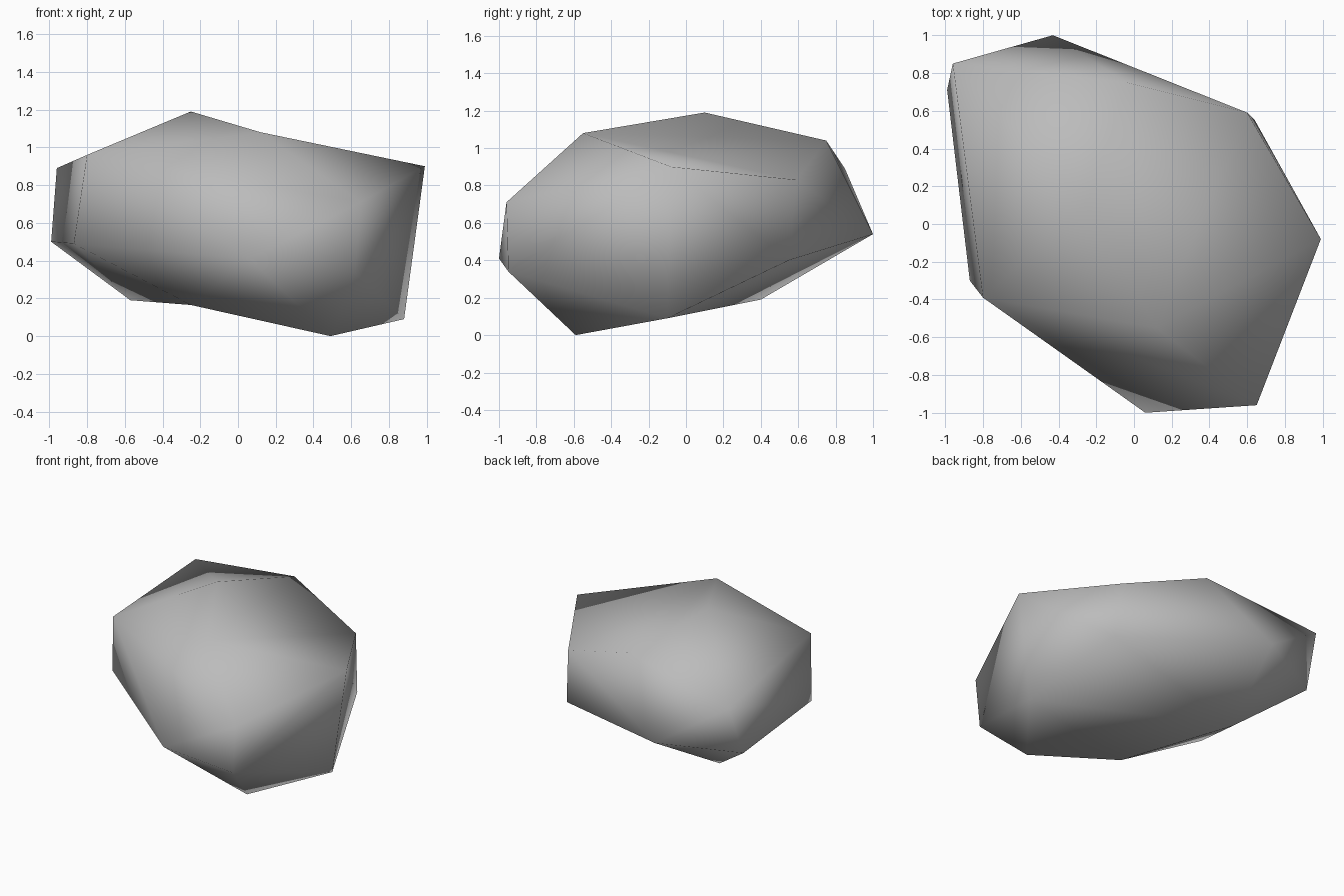
import bpy
import bmesh

default_cube = bpy.data.objects.get("Cube")
if default_cube:
    bpy.data.objects.remove(default_cube, do_unlink=True)


def make_material(name, colour):
    material = bpy.data.materials.new(name)
    material.use_nodes = True
    material.diffuse_color = colour
    shader = material.node_tree.nodes["Principled BSDF"]
    shader.inputs["Base Color"].default_value = colour
    shader.inputs["Roughness"].default_value = 0.9
    return material


def make_boulder(name, corners, hollows, material):
    """Wrap a smooth skin around the corners, then turn ridges into hollows."""
    mesh = bpy.data.meshes.new(name)
    bm = bmesh.new()
    verts = {label: bm.verts.new(place) for label, place in corners.items()}
    bmesh.ops.convex_hull(bm, input=bm.verts[:], use_existing_faces=False)
    for start, end in hollows:
        ridge = bm.edges.get((verts[start], verts[end]))
        if ridge:
            bmesh.utils.edge_rotate(ridge, True)
    bmesh.ops.recalc_face_normals(bm, faces=bm.faces[:])
    for face in bm.faces:
        face.smooth = True
    bm.to_mesh(mesh)
    bm.free()
    mesh.materials.append(material)
    boulder = bpy.data.objects.new(name, mesh)
    bpy.context.collection.objects.link(boulder)
    return boulder


corners = {
    # Crown: the gently sloping top
    "peak": (-0.25, 0.1, 1.19),
    "crown_front": (0.12, -0.55, 1.08),
    "crown_back": (-0.04, 0.75, 1.04),
    "crown_right": (-0.8, -0.39, 0.96),
    # Shoulder: the upper corners around the sides
    "shoulder_left": (0.99, -0.08, 0.9),
    "shoulder_back_left": (0.6, 0.59, 0.83),
    "shoulder_back_right": (-0.96, 0.85, 0.89),
    "shoulder_front": (0.65, -0.96, 0.71),
    # Waist: the lower corners around the sides
    "waist_back_left": (0.64, 0.55, 0.4),
    "waist_back": (-0.43, 1, 0.54),
    "waist_back_right": (-0.99, 0.71, 0.5),
    "waist_right": (-0.87, -0.3, 0.49),
    "waist_front": (0.06, -1, 0.41),
    "waist_front_left": (0.62, -0.95, 0.34),
    # Base: the tilted underside, resting on its lowest corner
    "base_front": (0.49, -0.59, 0),
    "base_left": (0.88, -0.1, 0.09),
    "base_back": (-0.57, 0.4, 0.19),
    "base_right": (-0.25, -0.44, 0.165),
}

# Shallow hollows beside the peak and across the underside
hollows = [("peak", "shoulder_left"),
           ("crown_back", "shoulder_left"),
           ("base_back", "base_front")]

stone = make_material("stone grey", (0.5, 0.5, 0.5, 1))
make_boulder("boulder", corners, hollows, stone)
